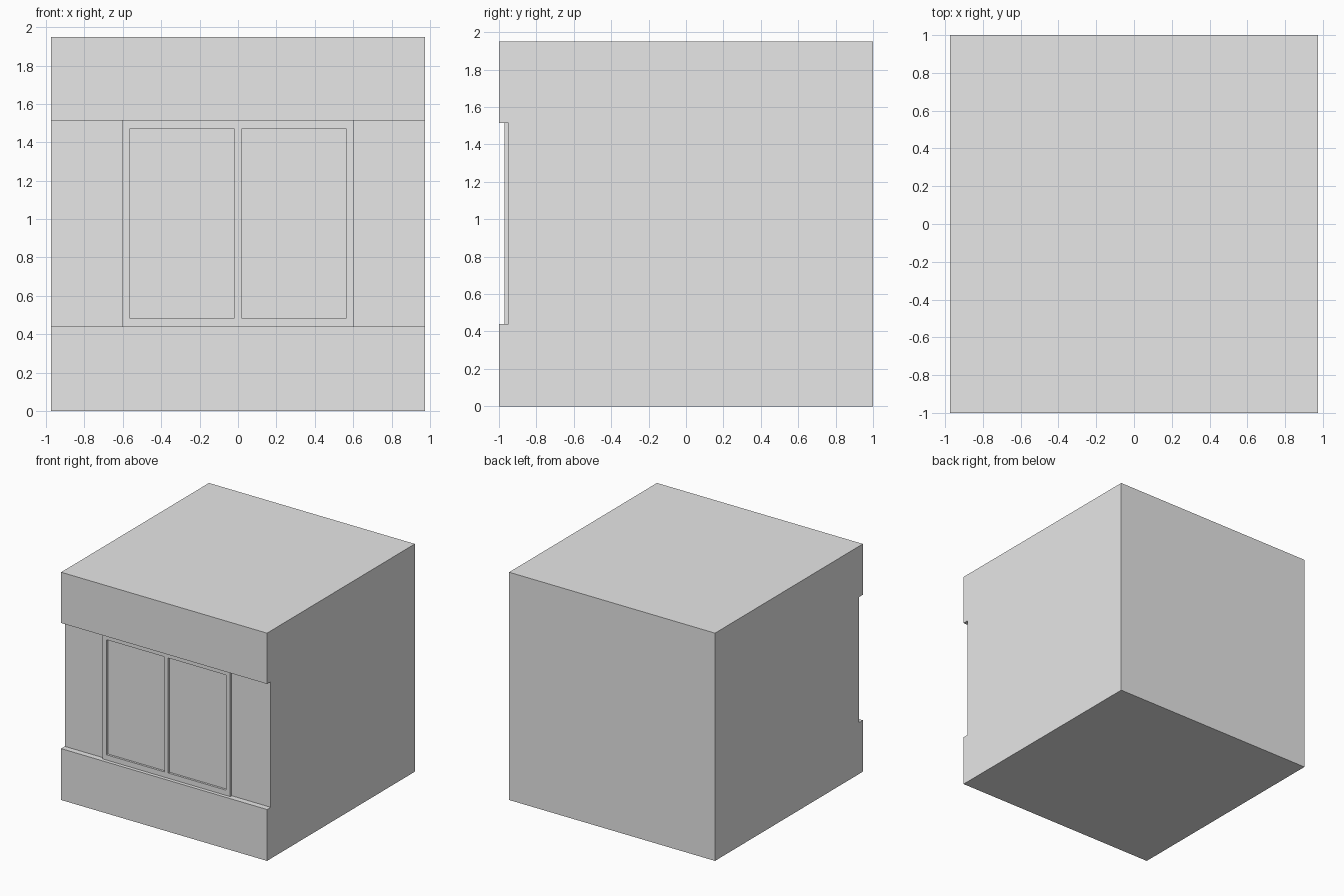
import bpy
import bmesh

cube = bpy.data.objects.get("Cube")
if cube:
    bpy.data.objects.remove(cube, do_unlink=True)

HALF_W, HALF_D, HEIGHT = 0.975, 1.0, 1.95
SILL, LINTEL = 0.44, 1.515
WALL_Y, FRAME_Y = -0.95, -0.97

grey = bpy.data.materials.new("light grey")
grey.use_nodes = True
grey.diffuse_color = (0.8, 0.8, 0.8, 1)
grey.node_tree.nodes["Principled BSDF"].inputs["Base Color"].default_value = grey.diffuse_color


def add_object(name, bm):
    bmesh.ops.recalc_face_normals(bm, faces=bm.faces)
    mesh = bpy.data.meshes.new(name)
    bm.to_mesh(mesh)
    bm.free()
    mesh.materials.append(grey)
    obj = bpy.data.objects.new(name, mesh)
    bpy.context.collection.objects.link(obj)
    return obj


def extrude(bm, faces, offset):
    result = bmesh.ops.extrude_face_region(bm, geom=faces, use_keep_orig=True)
    verts = [v for v in result["geom"] if isinstance(v, bmesh.types.BMVert)]
    bmesh.ops.translate(bm, verts=verts, vec=offset)


# Room block: side profile with a recessed band across the front
profile = [(-HALF_D, 0), (HALF_D, 0), (HALF_D, HEIGHT), (-HALF_D, HEIGHT),
           (-HALF_D, LINTEL), (WALL_Y, LINTEL), (WALL_Y, SILL), (-HALF_D, SILL)]
bm = bmesh.new()
side = bm.faces.new([bm.verts.new((-HALF_W, y, z)) for y, z in profile])
extrude(bm, [side], (2 * HALF_W, 0, 0))
add_object("building_block", bm)

# Window frame: grid of cells with the two pane openings left out
xs = [-0.605, -0.565, -0.018, 0.018, 0.565, 0.605]
zs = [SILL, 0.485, 1.47, LINTEL]
bm = bmesh.new()
grid = [[bm.verts.new((x, WALL_Y, z)) for x in xs] for z in zs]
cells = []
for row in range(len(zs) - 1):
    for col in range(len(xs) - 1):
        if row == 1 and col in (1, 3):
            continue
        cells.append(bm.faces.new((grid[row][col], grid[row][col + 1],
                                   grid[row + 1][col + 1], grid[row + 1][col])))
extrude(bm, cells, (0, FRAME_Y - WALL_Y, 0))
add_object("window_frame", bm)

# Glass panes: thin plates set just in front of the recessed wall
for name, x0, x1 in (("right_pane", xs[1], xs[2]), ("left_pane", xs[3], xs[4])):
    bm = bmesh.new()
    pane = bm.faces.new([bm.verts.new((x, WALL_Y, z)) for x, z in
                         ((x0, zs[1]), (x1, zs[1]), (x1, zs[2]), (x0, zs[2]))])
    extrude(bm, [pane], (0, -0.002, 0))
    add_object(name, bm)
